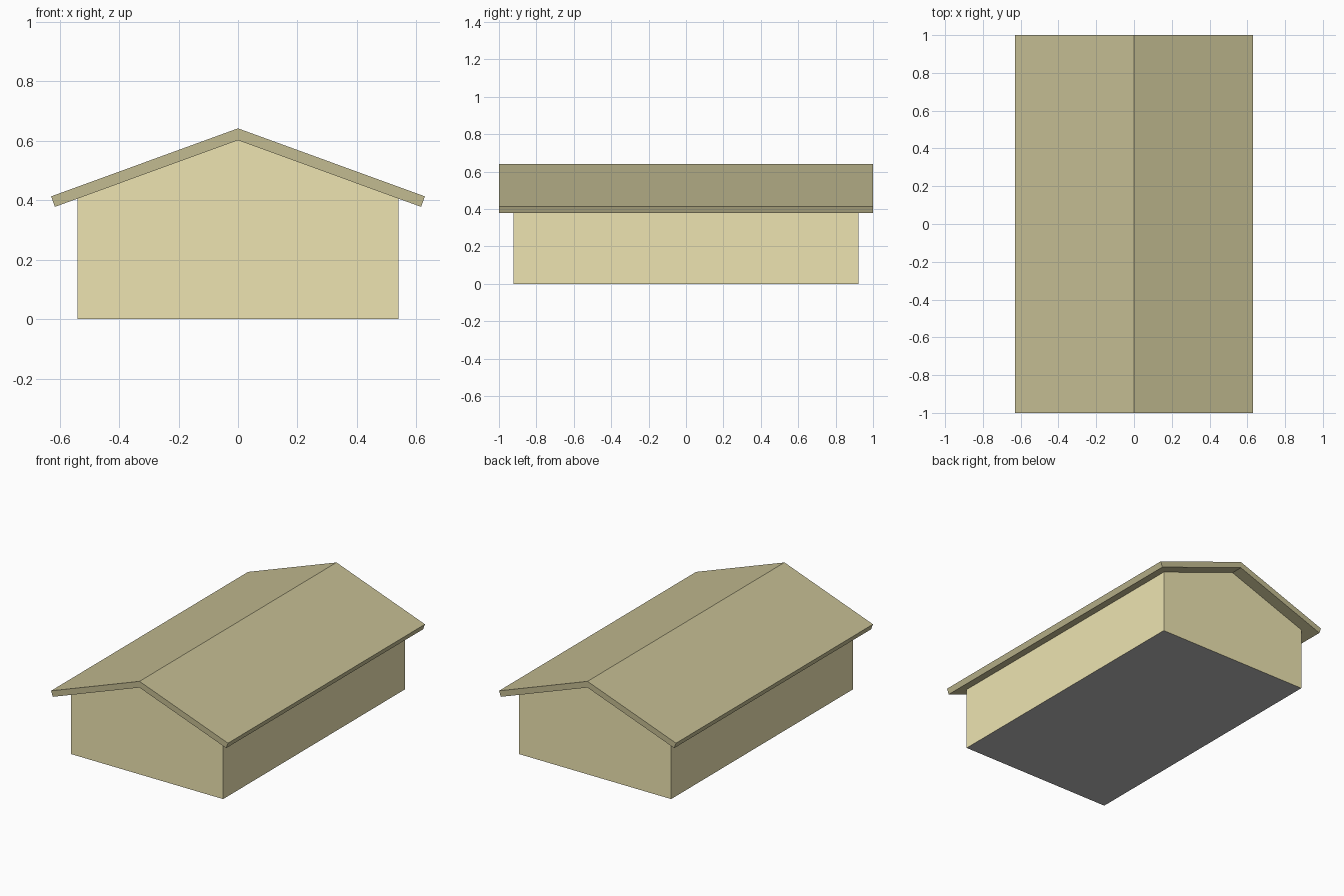
import bpy, bmesh
from math import radians, sin, cos, tan

if "Cube" in bpy.data.objects:
    bpy.data.objects.remove(bpy.data.objects["Cube"])

PITCH = radians(20)


def material(name, rgb):
    m = bpy.data.materials.new(name)
    m.diffuse_color = (*rgb, 1)
    m.use_nodes = True
    m.node_tree.nodes["Principled BSDF"].inputs["Base Color"].default_value = m.diffuse_color
    return m


def prism(name, profile, half_length, mats):
    """Extrude an x-z profile along y, centred on y = 0."""
    bm = bmesh.new()
    face = bm.faces.new([bm.verts.new((x, -half_length, z)) for x, z in profile])
    ext = bmesh.ops.extrude_face_region(bm, geom=[face])["geom"]
    verts = [g for g in ext if isinstance(g, bmesh.types.BMVert)]
    bmesh.ops.translate(bm, verts=verts, vec=(0, 2 * half_length, 0))
    bmesh.ops.recalc_face_normals(bm, faces=bm.faces)
    # The ground-facing face takes the last material
    for f in bm.faces:
        if f.calc_center_median().z < 0.001:
            f.material_index = len(mats) - 1
    mesh = bpy.data.meshes.new(name)
    bm.to_mesh(mesh)
    bm.free()
    for m in mats:
        mesh.materials.append(m)
    obj = bpy.data.objects.new(name, mesh)
    bpy.context.collection.objects.link(obj)
    return obj


def mirrored(half):
    """Mirror a right-side open outline across x = 0."""
    return half + [(-x, z) for x, z in reversed(half) if x > 0]


yellow = material("wall_yellow", (0.85, 0.775, 0.44))
olive = material("roof_olive", (0.545, 0.50, 0.285))
grey = material("floor_grey", (0.5, 0.5, 0.5))

# Gabled walls with a grey underside
RIDGE, W = 0.602, 0.54
prism("walls", mirrored([(0, RIDGE), (W, RIDGE - W * tan(PITCH)), (W, 0)]),
      0.922, [yellow, grey])

# Overhanging roof: chevron section with square-cut eaves
T = 0.0375
top = RIDGE + T / cos(PITCH)
ex, ez = 0.629, top - 0.629 * tan(PITCH)
bx, bz = ex - T * sin(PITCH), ez - T * cos(PITCH)
prism("roof", [(0, top), (ex, ez), (bx, bz), (0, RIDGE), (-bx, bz), (-ex, ez)],
      1.0, [olive])
